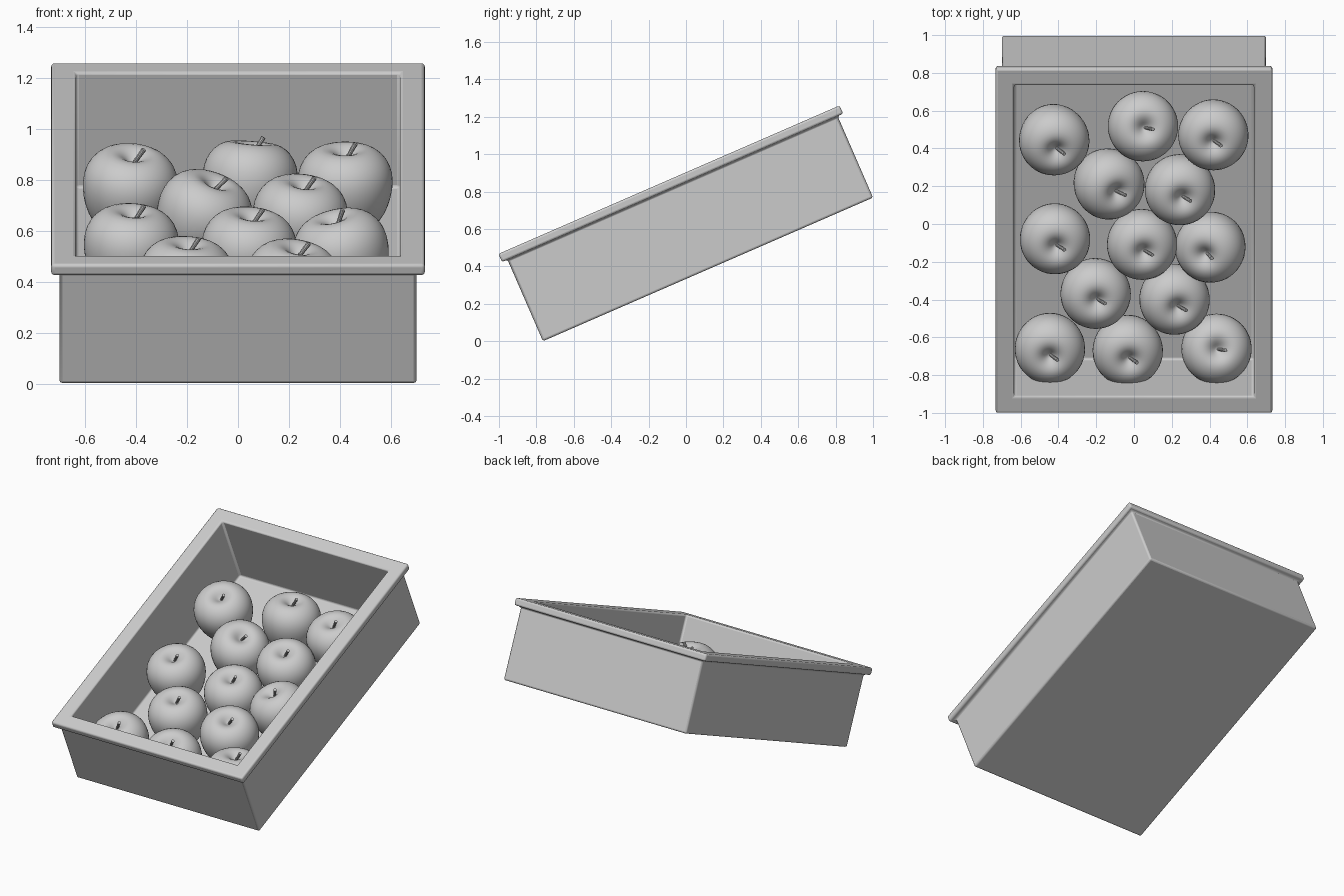
import bpy, bmesh, math
from mathutils import Vector

if "Cube" in bpy.data.objects:
    bpy.data.objects.remove(bpy.data.objects["Cube"])

TILT = math.radians(23.5)


def finish(name, bm):
    bmesh.ops.recalc_face_normals(bm, faces=bm.faces)
    me = bpy.data.meshes.new(name)
    bm.to_mesh(me)
    bm.free()
    ob = bpy.data.objects.new(name, me)
    bpy.context.collection.objects.link(ob)
    return ob


def smooth(ob, angle=35):
    bpy.ops.object.select_all(action='DESELECT')
    ob.select_set(True)
    bpy.context.view_layer.objects.active = ob
    bpy.ops.object.shade_smooth_by_angle(angle=math.radians(angle))


# Crate: rectangular rings, (outward offset, height), from outer base over the rim to the inner floor
HALF_W, LENGTH = 0.70, 1.925
section = [(0, 0), (0, 0.475), (0.032, 0.475), (0.032, 0.523), (-0.065, 0.523), (-0.065, 0.03)]
bm = bmesh.new()
rings = []
for off, h in section:
    x, y0, y1 = HALF_W + off, -off, LENGTH + off
    rings.append([bm.verts.new(p) for p in ((-x, y0, h), (x, y0, h), (x, y1, h), (-x, y1, h))])
for a, b in zip(rings, rings[1:]):
    for i in range(4):
        j = (i + 1) % 4
        bm.faces.new((a[i], a[j], b[j], b[i]))
bm.faces.new(rings[0])
bm.faces.new(rings[-1])
crate = finish("crate", bm)
crate.location = (0, -0.765, 0)
crate.rotation_euler = (TILT, 0, 0)
bevel = crate.modifiers.new("edge_rounding", 'BEVEL')
bevel.width, bevel.segments = 0.012, 3
smooth(crate)

# Apple: shared lathed body with top and bottom dimples
profile = [(0, -0.135), (0.035, -0.148), (0.075, -0.165), (0.12, -0.148), (0.16, -0.095),
           (0.184, -0.025), (0.191, 0.035), (0.182, 0.09), (0.153, 0.135), (0.112, 0.162),
           (0.075, 0.167), (0.042, 0.153), (0.018, 0.13), (0, 0.122)]
bm = bmesh.new()
verts = [bm.verts.new((r, 0, z)) for r, z in profile]
edges = [bm.edges.new(e) for e in zip(verts, verts[1:])]
bmesh.ops.spin(bm, geom=verts + edges, cent=(0, 0, 0), axis=(0, 0, 1),
               angle=math.tau, steps=24, use_duplicate=False)
bmesh.ops.remove_doubles(bm, verts=bm.verts, dist=0.0005)
apple = finish("apple", bm)
smooth(apple, 180)
apple.modifiers.new("roundness", 'SUBSURF').levels = 1
apple_mesh = apple.data

# Stem: slim tapered rod, base at the origin
bm = bmesh.new()
bmesh.ops.create_cone(bm, cap_ends=True, segments=10, radius1=0.007, radius2=0.010, depth=0.085)
bmesh.ops.translate(bm, verts=bm.verts, vec=(0, 0, 0.0425))
stem = finish("apple_stem", bm)
smooth(stem)
stem_mesh = stem.data

# Apple centre x, y and the sideways shift of the dimple (lean)
apples = [
    (-0.425, 0.455, 0.015, -0.07), (0.045, 0.52, 0.012, -0.012), (0.42, 0.48, 0.0, -0.05),
    (-0.14, 0.22, 0.055, -0.06), (0.24, 0.19, 0.018, -0.055), (-0.42, -0.07, 0.01, -0.052),
    (0.04, -0.10, 0.015, -0.05), (0.41, -0.115, -0.035, -0.05), (-0.205, -0.36, 0.01, -0.047),
    (0.21, -0.39, 0.025, -0.055), (-0.445, -0.65, 0.0, -0.055), (-0.035, -0.66, 0.01, -0.06),
    (0.435, -0.66, 0.008, -0.004)]
for n, (x, y, lx, ly) in enumerate(apples):
    body = apple if n == 0 else apple.copy()
    stalk = stem if n == 0 else stem.copy()
    if n:
        bpy.context.collection.objects.link(body)
        bpy.context.collection.objects.link(stalk)
    centre = Vector((x, y, 0.552 + 0.44 * y))
    axis = Vector((lx, ly, 0.145)).normalized()
    body.location = centre
    body.rotation_euler = Vector((0, 0, 1)).rotation_difference(axis).to_euler()
    lean = (axis + Vector((0.55, -0.05, 0))).normalized()
    stalk.location = centre + axis * 0.115
    stalk.rotation_euler = Vector((0, 0, 1)).rotation_difference(lean).to_euler()
